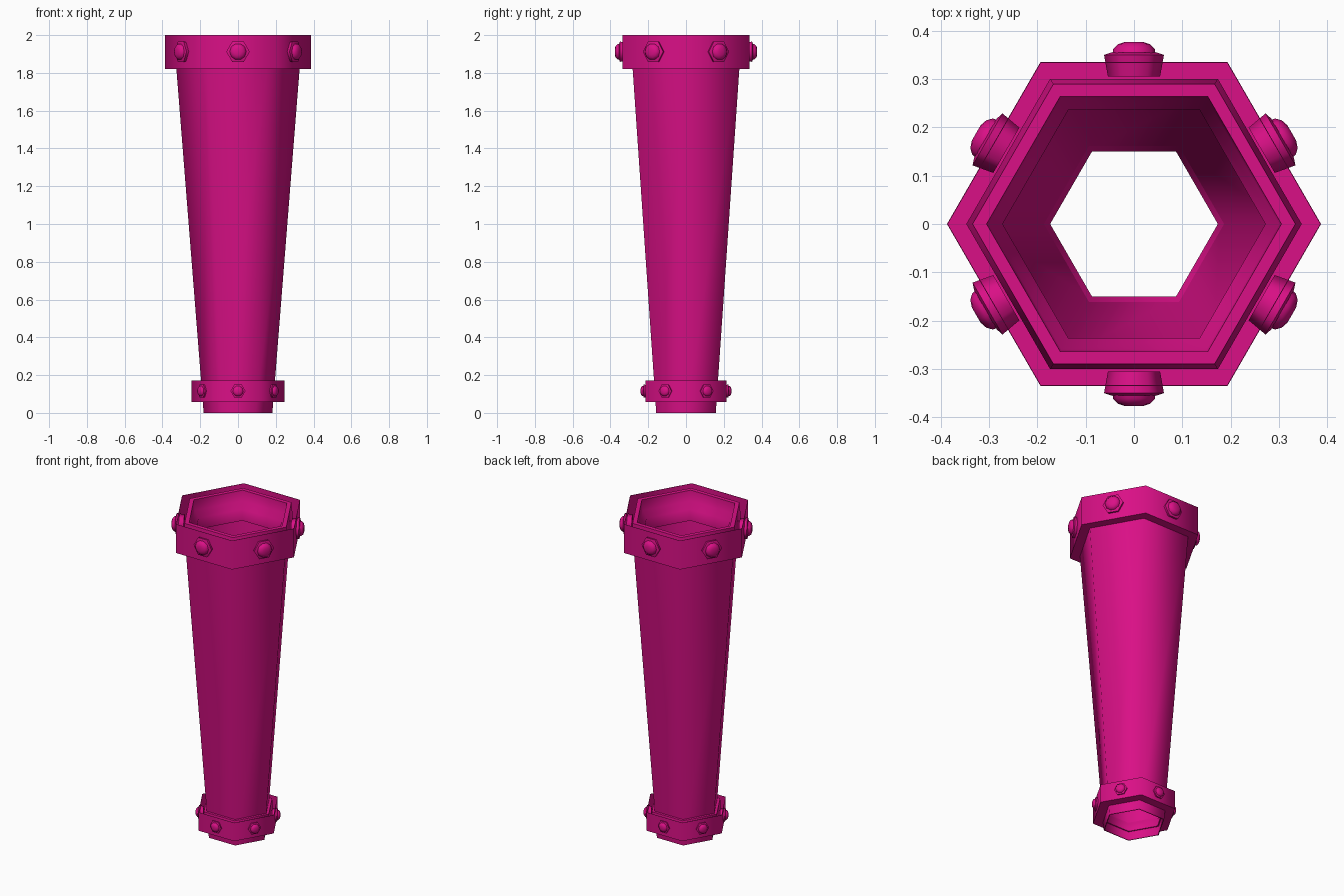
import bpy, bmesh, math
from mathutils import Matrix

cube = bpy.data.objects.get("Cube")
if cube:
    bpy.data.objects.remove(cube, do_unlink=True)

magenta = bpy.data.materials.new("magenta")
magenta.use_nodes = True
COLOUR = (0.70, 0.005, 0.24, 1)
magenta.diffuse_color = COLOUR
magenta.node_tree.nodes["Principled BSDF"].inputs["Base Color"].default_value = COLOUR


def lathe(name, profile, closed=True, sides=6, matrix=Matrix()):
    """Sweep a (radius, height) profile around z with few sides."""
    bm = bmesh.new()
    loops = [[bm.verts.new((r * math.cos(math.tau * i / sides),
                            r * math.sin(math.tau * i / sides), z))
              for i in range(sides)] for r, z in profile]
    pairs = list(zip(loops, loops[1:]))
    if closed:
        pairs.append((loops[-1], loops[0]))
    else:
        bm.faces.new(loops[0])
        bm.faces.new(loops[-1])
    for a, b in pairs:
        for i in range(sides):
            j = (i + 1) % sides
            bm.faces.new((a[i], a[j], b[j], b[i]))
    bmesh.ops.recalc_face_normals(bm, faces=bm.faces)
    bm.transform(matrix)
    mesh = bpy.data.meshes.new(name)
    bm.to_mesh(mesh)
    bm.free()
    mesh.materials.append(magenta)
    obj = bpy.data.objects.new(name, mesh)
    bpy.context.collection.objects.link(obj)
    bpy.ops.object.select_all(action='DESELECT')
    obj.select_set(True)
    bpy.context.view_layer.objects.active = obj
    bpy.ops.object.shade_smooth_by_angle(angle=math.radians(61))
    return obj


# Tapered hollow shaft
lathe("shaft", [(0.182, 0), (0.334, 1.92), (0.328, 1.92), (0.177, 0)])

# Collar: thin outer wall, sunken channel, raised inner rim and lip
COLLAR = [(0.387, 0), (0.387, 0.18), (0.385, 0.18), (0.385, 0.004),
          (0.347, 0.004), (0.347, 0.03), (0.334, 0.175), (0.305, 0.175),
          (0.300, 0.11), (0.272, 0.07), (0.272, 0)]
# Hexagonal bolt and its rounded head, measured outward from the axis
BOLT = [(0.054, 0.305), (0.062, 0.350), (0.047, 0.355)]
HEAD = [(0.045, 0.350), (0.043, 0.362), (0.033, 0.372), (0.018, 0.377)]

for label, base, scale in (("upper", 1.82, 1.0), ("lower", 0.057, 0.638)):
    place = Matrix.Translation((0, 0, base)) @ Matrix.Scale(scale, 4)
    lathe(label + "_collar", COLLAR, matrix=place)
    for k in range(6):
        turn = (place @ Matrix.Translation((0, 0, 0.092))
                @ Matrix.Rotation(math.radians(60 * k), 4, 'Z')
                @ Matrix.Rotation(math.radians(90), 4, 'X'))
        lathe(f"{label}_bolt_{k + 1}", BOLT, False, 6, turn)
        lathe(f"{label}_bolt_head_{k + 1}", HEAD, False, 10, turn)
